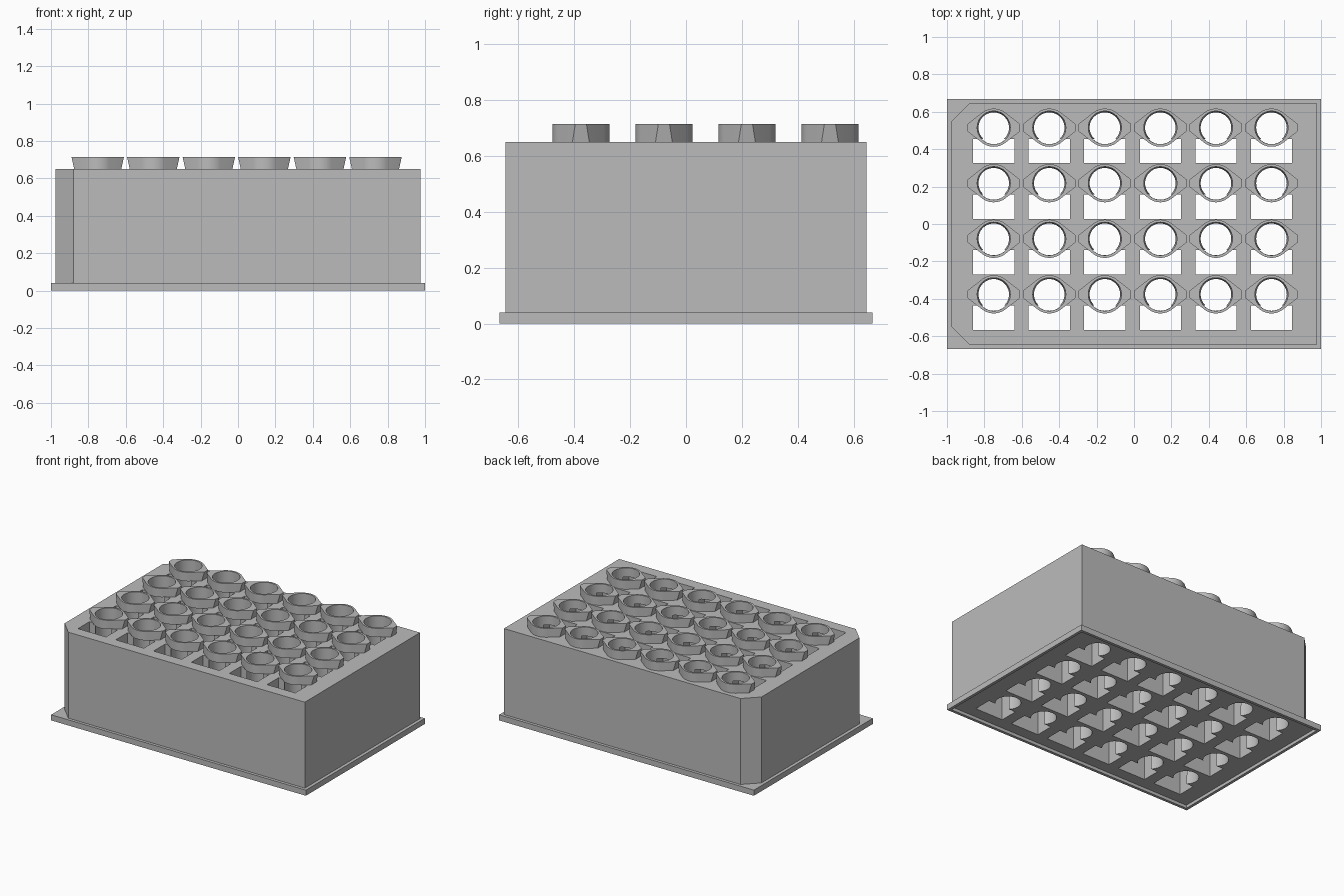
import bpy
import bmesh
from math import sin, cos, radians

cube = bpy.data.objects.get("Cube")
if cube:
    bpy.data.objects.remove(cube, do_unlink=True)

grey = bpy.data.materials.new("plain grey")
grey.use_nodes = True
colour = (0.5, 0.5, 0.5, 1)
grey.diffuse_color = colour
grey.node_tree.nodes["Principled BSDF"].inputs["Base Color"].default_value = colour

# Well grid: six columns, four rows
PITCH = 0.297
WELLS = [(-0.75 + PITCH * c, 0.515 - PITCH * r) for c in range(6) for r in range(4)]
TOP, RIM = 0.65, 0.713


def prism(bm, lower, upper, z0, z1, cx=0, cy=0):
    """Solid between two outlines with the same number of points."""
    a = [bm.verts.new((cx + x, cy + y, z0)) for x, y in lower]
    b = [bm.verts.new((cx + x, cy + y, z1)) for x, y in upper]
    bm.faces.new(a[::-1])
    bm.faces.new(b)
    for i in range(len(a)):
        j = (i + 1) % len(a)
        bm.faces.new((a[i], a[j], b[j], b[i]))


def rect(x0, x1, y0, y1):
    return [(x0, y0), (x1, y0), (x1, y1), (x0, y1)]


def circle(radius, count=48):
    return [(radius * cos(radians(360 * i / count)),
             radius * sin(radians(360 * i / count))) for i in range(count)]


def make(name, parts):
    bm = bmesh.new()
    for part in parts:
        prism(bm, *part)
    bmesh.ops.recalc_face_normals(bm, faces=bm.faces)
    mesh = bpy.data.meshes.new(name)
    bm.to_mesh(mesh)
    bm.free()
    mesh.materials.append(grey)
    obj = bpy.data.objects.new(name, mesh)
    bpy.context.collection.objects.link(obj)
    return obj


def activate(obj):
    bpy.ops.object.select_all(action='DESELECT')
    obj.select_set(True)
    bpy.context.view_layer.objects.active = obj


def combine(obj, other, operation):
    activate(obj)
    mod = obj.modifiers.new("combine", 'BOOLEAN')
    mod.operation = operation
    mod.solver = 'EXACT'
    mod.object = other
    bpy.ops.object.modifier_apply(modifier=mod.name)


def collar_outline(end, half):
    """Round collar drawn out to a narrow flat end on each side."""
    arc = [(0.102 * cos(radians(a)), 0.102 * sin(radians(a)))
           for a in range(54, 127, 6)]
    side = [(end, half)] + arc + [(-end, half)]
    return side + [(-x, -y) for x, y in side]


# Block with two clipped corners on a wider foot plate
X, Y, CLIP = 0.977, 0.646, 0.097
block = [(-X + CLIP, -Y), (X, -Y), (X, Y), (-X + CLIP, Y), (-X, Y - CLIP), (-X, CLIP - Y)]
foot = rect(-1, 1, -0.667, 0.667)
under = rect(-0.98, 0.98, -0.647, 0.647)
rack = make("rack_block", [(block, block, 0.03, TOP)])
plate = make("foot_plate", [(foot, foot, 0, 0.04)])
recess = make("underside_cutter", [(under, under, -0.1, 0.022)])

# Tapered wells and the rectangular slots in front of them
slot = rect(-0.11, 0.11, -0.19, -0.06)
wells = make("well_cutter", [(circle(0.081), circle(0.089), -0.05, 0.76, x, y)
                             for x, y in WELLS])
slots = make("slot_cutter", [(slot, slot, -0.1, 0.9, x, y) for x, y in WELLS])

# Raised collars
collars = make("well_collars", [(collar_outline(0.126, 0.03), collar_outline(0.14, 0.02),
                                 TOP, RIM, x, y) for x, y in WELLS])

combine(rack, plate, 'UNION')
for cutter in (recess, slots, wells):
    combine(rack, cutter, 'DIFFERENCE')
combine(collars, wells, 'DIFFERENCE')
for helper in (plate, recess, slots, wells):
    bpy.data.objects.remove(helper, do_unlink=True)

for obj in (rack, collars):
    activate(obj)
    bpy.ops.object.shade_smooth_by_angle(angle=radians(25))
